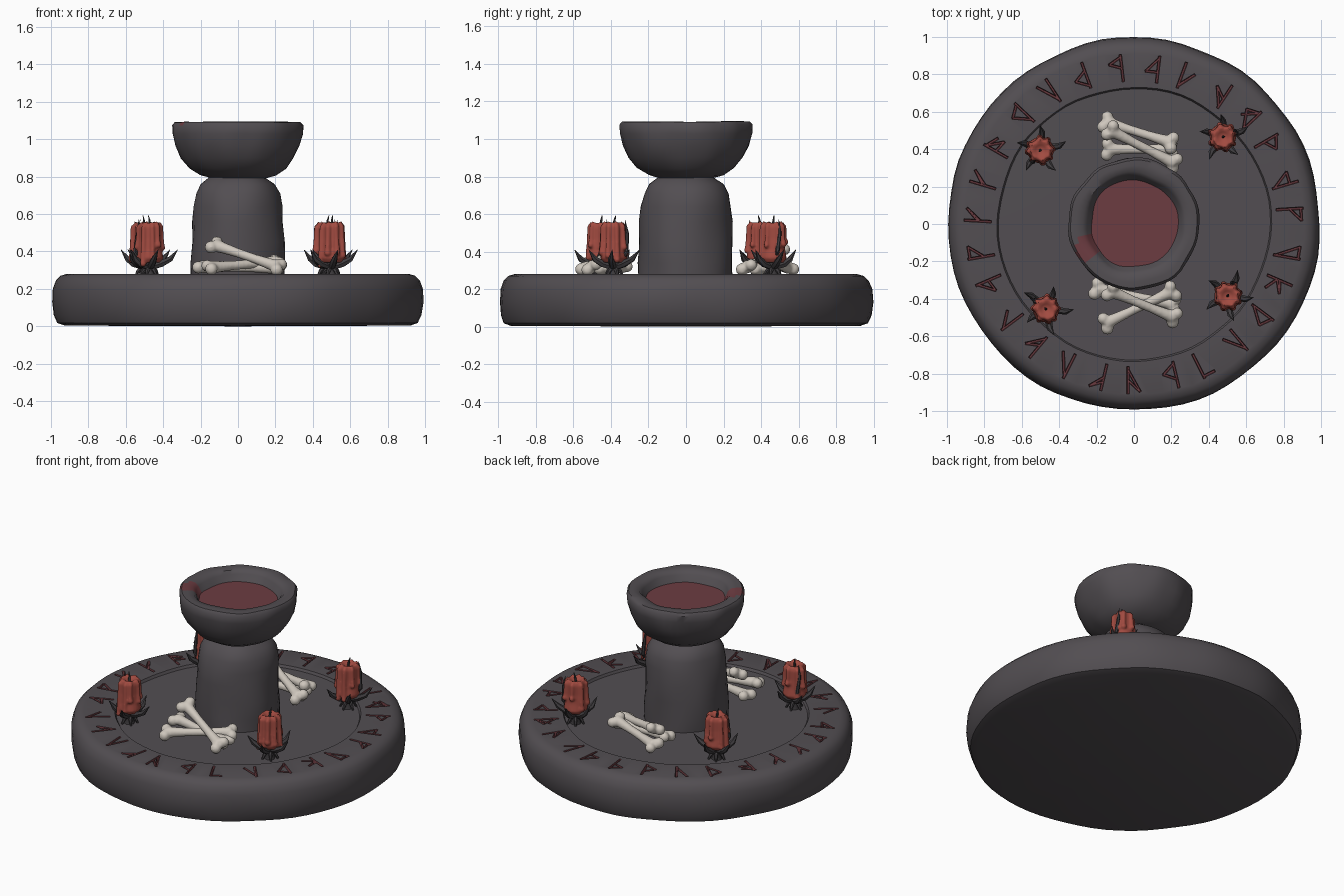
import bpy, bmesh, math, random
from mathutils import Vector, Matrix, noise

if "Cube" in bpy.data.objects:
    bpy.data.objects.remove(bpy.data.objects["Cube"])

random.seed(4)


def mat(name, r, g, b):
    m = bpy.data.materials.new(name)
    m.diffuse_color = (r, g, b, 1)
    m.use_nodes = True
    m.node_tree.nodes["Principled BSDF"].inputs["Base Color"].default_value = m.diffuse_color
    return m


STONE = mat("dark stone", 0.085, 0.076, 0.084)
IRON = mat("black iron", 0.05, 0.046, 0.05)
WAX = mat("red wax", 0.36, 0.07, 0.052)
BONE = mat("pale bone", 0.62, 0.57, 0.51)
BLOOD = mat("dried blood", 0.15, 0.045, 0.053)


def finish(bm, name, *mats, angle=45, voxel=0):
    bmesh.ops.recalc_face_normals(bm, faces=bm.faces)
    me = bpy.data.meshes.new(name)
    bm.to_mesh(me)
    bm.free()
    ob = bpy.data.objects.new(name, me)
    bpy.context.collection.objects.link(ob)
    for m in mats:
        me.materials.append(m)
    bpy.ops.object.select_all(action='DESELECT')
    ob.select_set(True)
    bpy.context.view_layer.objects.active = ob
    if voxel:
        md = ob.modifiers.new("fuse", 'REMESH')
        md.mode, md.voxel_size = 'VOXEL', voxel
        bpy.ops.object.modifier_apply(modifier=md.name)
        md = ob.modifiers.new("soften", 'SMOOTH')
        md.iterations = 3
        bpy.ops.object.modifier_apply(modifier=md.name)
    if angle:
        bpy.ops.object.shade_smooth_by_angle(angle=math.radians(angle))
    return ob


def revolve(bm, profile, n, centre=(0, 0, 0)):
    # profile of (radius, height); radius 0 makes a pole
    rings = []
    for r, z in profile:
        k = 1 if r == 0 else n
        rings.append([bm.verts.new(Vector(centre) + Vector((r * math.cos(2 * math.pi * i / n),
                      r * math.sin(2 * math.pi * i / n), z))) for i in range(k)])
    for a, b in zip(rings, rings[1:]):
        for i in range(n):
            j = (i + 1) % n
            vs = [a[i % len(a)], a[j % len(a)], b[j % len(b)], b[i % len(b)]]
            bm.faces.new(list(dict.fromkeys(vs)))


def wobble(bm, amp, freq, zamp=0):
    for v in bm.verts:
        s = noise.noise(v.co * freq + Vector((3.1, 7.7, 1.3)))
        t = noise.noise(v.co * freq + Vector((9.4, 2.2, 5.8)))
        r = math.hypot(v.co.x, v.co.y)
        if r > 1e-4:
            v.co.x *= 1 + s * amp / r
            v.co.y *= 1 + s * amp / r
        v.co.z += t * zamp


def tube(bm, pts, radii, n=8):
    pts = [Vector(p) for p in pts]
    rings = []
    for i, p in enumerate(pts):
        d = (pts[min(i + 1, len(pts) - 1)] - pts[max(i - 1, 0)]).normalized()
        ref = Vector((0, 0, 1)) if abs(d.z) < 0.95 else Vector((1, 0, 0))
        a = d.cross(ref).normalized()
        b = d.cross(a)
        rings.append([bm.verts.new(p + radii[i] * (a * math.cos(2 * math.pi * k / n)
                      + b * math.sin(2 * math.pi * k / n))) for k in range(n)])
    for a, b in zip(rings, rings[1:]):
        for k in range(n):
            bm.faces.new((a[k], a[(k + 1) % n], b[(k + 1) % n], b[k]))
    bm.faces.new(rings[0])
    bm.faces.new(rings[-1])


def ball(bm, p, r):
    bmesh.ops.create_icosphere(bm, subdivisions=2, radius=r, matrix=Matrix.Translation(p))


# round base with a sunken middle
bm = bmesh.new()
revolve(bm, [(0, 0), (0.93, 0.004), (0.97, 0.018), (0.988, 0.06), (0.996, 0.13), (0.992, 0.2),
             (0.975, 0.245), (0.95, 0.27), (0.915, 0.28), (0.732, 0.28), (0.724, 0.264), (0, 0.266)], 72)
wobble(bm, 0.011, 3.5)
base = finish(bm, "round_base", STONE, angle=0)

# carved abstract marks around the rim: tapered bars cut into the base
bm = bmesh.new()
COUNT = 27
for i in range(COUNT):
    ang = 2 * math.pi * (i + 0.25) / COUNT
    rad, tan = Vector((math.cos(ang), math.sin(ang), 0)), Vector((-math.sin(ang), math.cos(ang), 0))
    side = random.choice((-1, 1))
    u = 0.032 * side
    strokes = [((-u, 0.765), (-u, 0.905))]
    at = (-u, random.choice((0.775, 0.835, 0.895)))
    for k in range(random.choice((2, 2, 3))):
        to = (u if at[0] == -u else -u, random.choice((0.78, 0.82, 0.86, 0.895)))
        strokes.append((at, to))
        at = to
    for (ua, va), (ub, vb) in strokes:
        a, b = tan * ua + rad * va, tan * ub + rad * vb
        d = (b - a).normalized()
        w = Vector((-d.y, d.x, 0))
        z0 = 0.252 + random.uniform(-.003, .003)
        lo = [bm.verts.new(p + w * s * 0.004 + Vector((0, 0, z0))) for p, s in ((a, 1), (a, -1), (b, -1), (b, 1))]
        hi = [bm.verts.new(p + w * s * 0.0095 + d * e * 0.006 + Vector((0, 0, 0.3)))
              for p, s, e in ((a, 1, -1), (a, -1, -1), (b, -1, 1), (b, 1, 1))]
        bm.faces.new(lo[::-1])
        bm.faces.new(hi)
        for k in range(4):
            bm.faces.new((lo[k], lo[(k + 1) % 4], hi[(k + 1) % 4], hi[k]))
cutter = finish(bm, "mark_cutter", BLOOD, angle=0)
cutter.hide_render = True
bpy.context.view_layer.objects.active = base
md = base.modifiers.new("carve", 'BOOLEAN')
md.object, md.operation, md.solver = cutter, 'DIFFERENCE', 'EXACT'
md.use_self, md.material_mode = True, 'TRANSFER'
bpy.ops.object.modifier_apply(modifier=md.name)
bpy.data.objects.remove(cutter)
base.select_set(True)
bpy.ops.object.shade_smooth_by_angle(angle=math.radians(35))

# pedestal column
bm = bmesh.new()
revolve(bm, [(0, 0.25), (0.252, 0.25), (0.252, 0.34), (0.25, 0.45), (0.247, 0.56), (0.24, 0.64), (0.225, 0.71),
             (0.2, 0.76), (0.165, 0.785), (0.13, 0.81), (0, 0.82)], 40)
wobble(bm, 0.014, 6)
finish(bm, "pedestal_column", STONE)

# offering bowl with a stained patch on the rim
bm = bmesh.new()
revolve(bm, [(0, 0.785), (0.14, 0.79), (0.2, 0.808), (0.26, 0.845), (0.305, 0.9), (0.335, 0.965), (0.35, 1.03),
             (0.353, 1.075), (0.34, 1.092), (0.31, 1.094), (0.275, 1.09), (0.255, 1.07), (0.235, 1.03),
             (0.2, 0.99), (0, 0.98)], 56)
wobble(bm, 0.014, 7, 0.004)
for f in bm.faces:
    c = f.calc_center_median()
    if c.z > 1.0 and (Vector((c.x, c.y)) - Vector((-0.25, -0.125))).length < 0.068:
        f.material_index = 1
finish(bm, "offering_bowl", STONE, BLOOD)

# blood pool
bm = bmesh.new()
revolve(bm, [(0.245, 1.028), (0, 1.03)], 40)
finish(bm, "blood_pool", BLOOD)


# crossed bones
def bone(name, a, b, tilt):
    a, b = Vector(a), Vector(b)
    d = (b - a).normalized()
    side = Matrix.Rotation(tilt, 3, d) @ d.cross(Vector((0, 0, 1))).normalized()
    bm = bmesh.new()
    tube(bm, [a.lerp(b, t) for t in (0, 0.15, 0.35, 0.65, 0.85, 1)],
         [0.036, 0.03, 0.025, 0.025, 0.03, 0.036], 12)
    for p, s in ((a, -1), (b, 1)):
        ball(bm, p + side * 0.03 + d * s * 0.006, 0.035)
        ball(bm, p - side * 0.03 + d * s * 0.002, 0.033)
    finish(bm, name, BONE, angle=60, voxel=0.009)


bone("front_bone_high", (-0.125, -0.36, 0.435), (0.215, -0.5, 0.318), 0.5)
bone("front_bone_low", (-0.15, -0.53, 0.315), (0.205, -0.36, 0.345), 0.3)
bone("front_bone_back", (-0.2, -0.345, 0.318), (0.215, -0.43, 0.312), 0.1)
bone("back_bone_high", (-0.125, 0.5, 0.4), (0.215, 0.325, 0.318), 0.4)
bone("back_bone_low", (-0.15, 0.545, 0.315), (0.2, 0.435, 0.345), -0.3)
bone("back_bone_inner", (-0.14, 0.4, 0.315), (0.2, 0.4, 0.312), 0.2)


# candles in thorny holders
def candle(name, x, y, turn):
    c = Vector((x, y, 0))

    def at(ang, r, z):
        return c + Vector((r * math.cos(ang), r * math.sin(ang), z))
    bm = bmesh.new()
    revolve(bm, [(0, 0.345), (0.055, 0.34), (0.072, 0.365), (0.064, 0.41), (0.06, 0.47), (0.06, 0.53),
                 (0.052, 0.553), (0.036, 0.552), (0.02, 0.54), (0, 0.538)], 20, c)
    for k in range(8):
        ang = turn + k * math.pi / 4 + random.uniform(-.2, .2)
        low = random.uniform(0.325, 0.45)
        r = random.uniform(0.011, 0.016)
        tube(bm, [at(ang, 0.045, 0.555), at(ang, 0.06, 0.535), at(ang, 0.064, 0.47), at(ang, 0.068, low)],
             [r * 0.9, r, r * 0.9, r * 1.1])
        ball(bm, at(ang, 0.068, low), r * 1.25)
    finish(bm, name, WAX, angle=60, voxel=0.007)

    bm = bmesh.new()
    tube(bm, [at(0, 0, 0.25), at(0, 0, 0.3), at(0, 0, 0.355)], [0.036, 0.024, 0.042])
    tube(bm, [at(0, 0, 0.53), at(turn, 0.004, 0.565), at(turn, 0.012, 0.592)], [0.008, 0.006, 0.002], 6)
    for k in range(5):
        ang = turn + k * 2 * math.pi / 5
        s = random.uniform(0.9, 1.1)
        tube(bm, [at(ang, 0.015, 0.32), at(ang, 0.06, 0.335), at(ang, 0.1 * s, 0.36), at(ang + 0.1, 0.135 * s, 0.41)],
             [0.018, 0.02, 0.016, 0.001], 6)
        tube(bm, [at(ang + 0.6, 0.01, 0.315), at(ang + 0.6, 0.035, 0.295), at(ang + 0.6, 0.05, 0.264)],
             [0.014, 0.011, 0.006], 6)
    # one thorn climbing the wax
    tube(bm, [at(turn, 0.04, 0.34), at(turn, 0.076, 0.4), at(turn + 0.2, 0.074, 0.5), at(turn + 0.2, 0.062, 0.57)],
         [0.014, 0.012, 0.009, 0.001], 6)
    finish(bm, name + "_holder", IRON)


candle("candle_back_right", 0.475, 0.465, 0.3)
candle("candle_front_right", 0.5, -0.385, 1.1)
candle("candle_front_left", -0.47, -0.455, 2.4)
candle("candle_back_left", -0.5, 0.395, 4.0)
